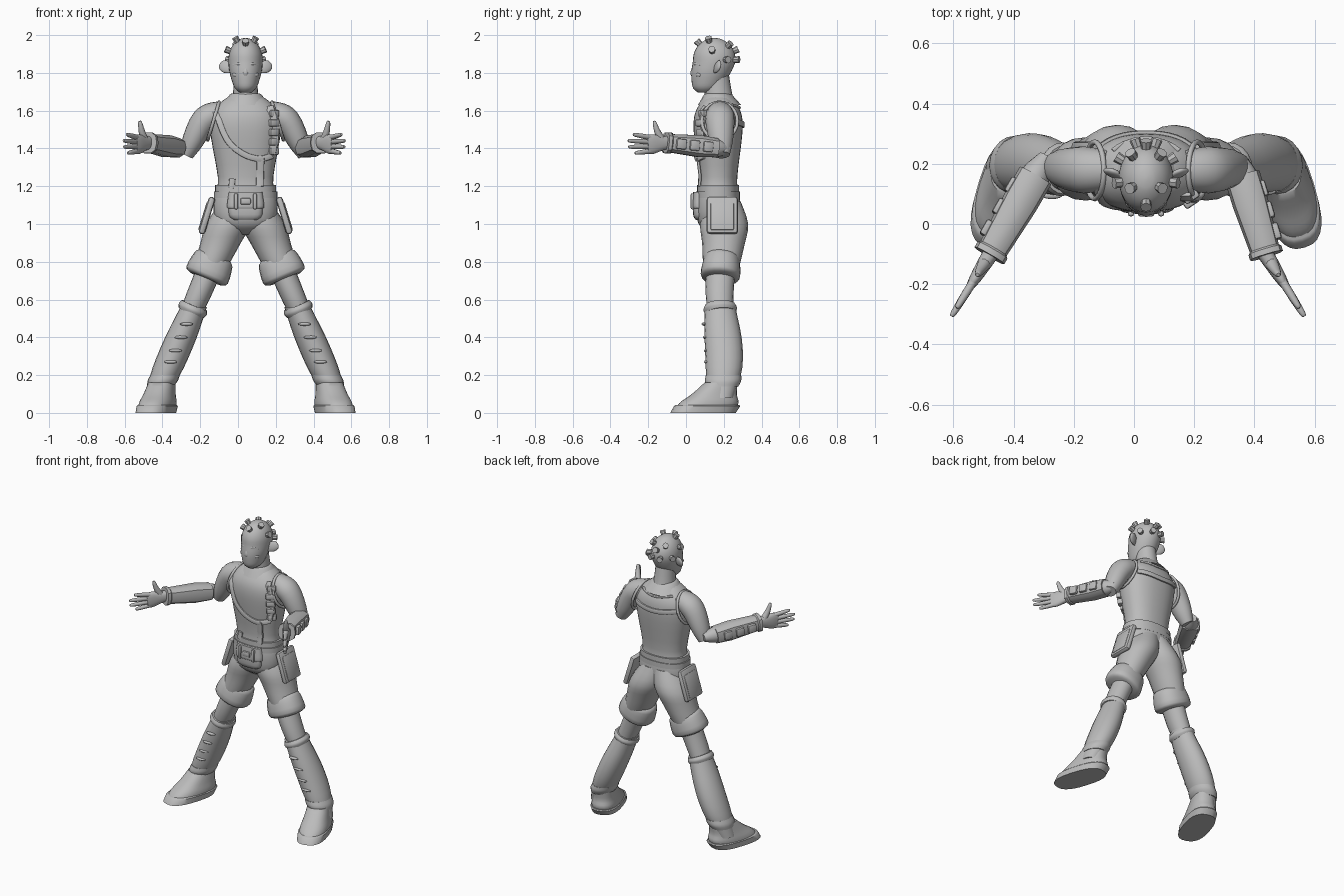
import bpy, bmesh, math
from mathutils import Vector, Matrix

if "Cube" in bpy.data.objects:
    bpy.data.objects.remove(bpy.data.objects["Cube"], do_unlink=True)

CENTRE_X = .04
GREY = (.5, .5, .5, 1)
X, Y, Z = Vector((1, 0, 0)), Vector((0, 1, 0)), Vector((0, 0, 1))
material = bpy.data.materials.new("plain grey")
material.use_nodes = True
material.diffuse_color = GREY
material.node_tree.nodes["Principled BSDF"].inputs["Base Color"].default_value = GREY


def finish(name, bm, mirror=False):
    bmesh.ops.recalc_face_normals(bm, faces=bm.faces)
    mesh = bpy.data.meshes.new(name)
    bm.to_mesh(mesh)
    bm.free()
    mesh.materials.append(material)
    mesh.shade_smooth()
    mesh.set_sharp_from_angle(angle=.75)
    part = bpy.data.objects.new(name, mesh)
    part.location.x = CENTRE_X
    bpy.context.collection.objects.link(part)
    if mirror:
        modifier = part.modifiers.new("both_sides", 'MIRROR')
        modifier.use_mirror_merge = False


def smooth(rows, t):
    """Smooth interpolation through rows of numbers."""
    i = min(max(int(t), 0), len(rows) - 2)
    f = t - i
    b, c = rows[i], rows[i + 1]
    a = rows[i - 1] if i else 2 * b - c
    d = rows[i + 2] if i + 2 < len(rows) else 2 * c - b
    return b + .5 * f * (c - a + f * (2 * a - 5 * b + 4 * c - d + f * (3 * (b - c) + d - a)))


def curve(*points):
    rows = [Vector(point) for point in points]
    return lambda t: smooth(rows, t)


def rounded(value, n):
    return math.copysign(abs(value) ** (2 / n), value)


def loft(name, path, stations, depth=1, ref=None, n=2, yaw=0, steps=3, sides=20, mirror=False):
    """Stations are path position, half width and optional half depth; without ref the rings stay level."""
    rows = [Vector((s[0], s[1], s[2] if len(s) > 2 else s[1] * depth)) for s in stations]
    bm = bmesh.new()
    rings = []
    for i in range((len(rows) - 1) * steps + 1):
        t, width, thick = smooth(rows, i / steps)
        u = Vector((math.cos(yaw), math.sin(yaw), 0))
        v = Z.cross(u)
        if ref:
            tangent = (path(t + .001) - path(t - .001)).normalized()
            u = ref.cross(tangent).normalized()
            v = tangent.cross(u)
        angles = [math.tau * k / sides for k in range(sides)]
        rings.append([bm.verts.new(path(t) + u * width * rounded(math.cos(a), n)
                                   + v * thick * rounded(math.sin(a), n)) for a in angles])
    for low, high in zip(rings, rings[1:]):
        for k in range(sides):
            bm.faces.new((low[k - 1], low[k], high[k], high[k - 1]))
    bm.faces.new(rings[0])
    bm.faces.new(rings[-1])
    finish(name, bm, mirror)


def ball(name, centre, radii, mirror=False):
    bm = bmesh.new()
    bmesh.ops.create_uvsphere(bm, u_segments=16, v_segments=10, radius=1,
                              matrix=Matrix.Translation(centre) @ Matrix.Diagonal((*radii, 1)))
    finish(name, bm, mirror)


def box(name, centre, size, turn=Matrix(), bevel=.008, mirror=False):
    bm = bmesh.new()
    bmesh.ops.create_cube(bm, size=1, matrix=Matrix.Diagonal((*size, 1)))
    bmesh.ops.bevel(bm, geom=bm.edges[:], offset=bevel, segments=2, affect='EDGES', profile=.5)
    bm.transform(Matrix.Translation(centre) @ turn.to_4x4())
    finish(name, bm, mirror)


# Body axes: each gives the centre of a part at height z
def spine(z):
    return Vector((0, .17, z))


def skull(z):
    return Vector((0, .15 - .3 * max(0, 1.86 - z), z))


def leg(z):
    return Vector((.51 - .42 * z, .19 + .012 * math.sin(9 * z - 1), z))


def instep(z):
    return Vector((.475 - .2 * z, .09 + .6 * z, z))


# Torso, pelvis, belt and neck
TORSO = [(1.17, .155), (1.25, .147), (1.45, .182), (1.54, .188), (1.6, .17), (1.65, .125), (1.68, .08)]
FLATNESS, SQUARENESS = .69, 2.3
trunk = dict(depth=FLATNESS, n=SQUARENESS, sides=32)
loft("torso_vest", spine, TORSO, **trunk)
loft("pelvis", spine, [(1.2, .155), (1.1, .17), (1, .15), (.945, .055)], **trunk)
for z, radius in ((1.19, .162), (1.155, .168)):
    loft("belt_band", spine, [(z - .017, radius), (z + .017, radius)], steps=1, **trunk)
loft("neck", curve((0, .178, 1.62), (0, .16, 1.8)), [(0, .075), (.5, .065), (1, .06)], depth=1.1)
loft("collar", curve((0, .178, 1.63), (0, .168, 1.69)), [(0, .13), (.6, .1), (.9, .084), (1, .076)], depth=.88)


def on_torso(x, z, side):
    """Point on the torso surface, side -1 for front and 1 for back."""
    for (z0, r0), (z1, r1) in zip(TORSO, TORSO[1:]):
        if z0 <= z <= z1:
            radius = r0 + (r1 - r0) * (z - z0) / (z1 - z0)
            bulge = max(0, 1 - abs(x / radius) ** SQUARENESS) ** (1 / SQUARENESS)
            return Vector((x, spine(z).y + side * (radius * FLATNESS * bulge + .004), z))


def strap(name, points, width=.016, side=-1):
    flat = curve(*points)
    stations = [(i, width, .008) for i in range(len(points))]
    loft(name, lambda t: on_torso(*flat(t), side), stations, ref=Y, n=4, steps=6, sides=12)


# Straps and pouches on the vest
strap("chest_strap", [(-.16, 1.6), (-.1, 1.45), (-.02, 1.375), (.07, 1.345), (.14, 1.36)])
strap("front_tab", [(.08, 1.35), (.075, 1.2)], .02)
strap("side_tab", [(-.07, 1.24), (-.075, 1.19)])
strap("bandolier", [(.125, 1.62), (.155, 1.5), (.135, 1.37)], .024)
strap("upper_back_strap", [(-.15, 1.54), (0, 1.525), (.15, 1.54)], side=1)
strap("back_yoke_seam", [(-.11, 1.63), (0, 1.615), (.11, 1.63)], .007, side=1)
for i in range(5):
    box("bandolier_pouch", on_torso(.148, 1.385 + i * .05, -1), (.055, .035, .038), Matrix.Rotation(.6, 3, 'Z'))

# Belt pouch with flap and fasteners
pouch_axis = curve((0, .083, 1.02), (0, .083, 1.17))
loft("belt_pouch", pouch_axis, [(0, .06), (.2, .09), (.9, .09)], depth=.5, n=3.5)
loft("pouch_flap", pouch_axis, [(.4, .09), (.5, .1), (1, .09)], depth=.5, n=3.5)
box("buckle", (0, .04, 1.12), (.055, .03, .035))
box("pouch_fastener", (.05, .035, 1.12), (.02, .02, .085), mirror=True)

# Head: a tapering jaw below a domed skull
dome = [(1.87 + .115 * math.sin(a), .091 * math.cos(a)) for a in (0, .4, .8, 1.2, 1.5)]
loft("head", skull, [(1.695, .03), (1.72, .057), (1.76, .073), (1.81, .086)] + dome, depth=1.24, sides=28)
loft("nose", curve((0, .046, 1.845), (0, .039, 1.8), (0, .047, 1.778)), [(0, .008), (1, .016), (2, .014)], sides=12)
for z in (1.757, 1.745):
    ball("lip", (0, .052, z), (.026, .01, .006))
ball("chin", (0, .072, 1.715), (.027, .02, .02))
ball("eye", (.036, .056, 1.823), (.017, .01, .007), mirror=True)
ball("cheek", (.045, .072, 1.79), (.025, .022, .016), mirror=True)
loft("brow", curve((.01, .044, 1.842), (.036, .051, 1.848), (.066, .076, 1.84)),
     [(0, .006), (1, .009), (2, .005)], ref=Z, sides=10, mirror=True)
loft("ear", curve((.076, .15, 1.81), (.13, .18, 1.85)), [(0, .014), (.4, .031), (.8, .03), (1, .018), (1.05, .005)],
     depth=.4, ref=Y, mirror=True)


# Studs over the scalp
def stud(direction, mirror):
    direction = Vector(direction).normalized()
    facing = direction.to_track_quat('Z', 'Y').to_matrix().to_4x4()
    place = skull(1.87) + Vector((direction.x * .097, direction.y * .119, direction.z * .118))
    bm = bmesh.new()
    bmesh.ops.create_cone(bm, cap_ends=True, segments=8, radius1=.015, radius2=.019, depth=.04,
                          matrix=Matrix.Translation(place) @ facing)
    finish("scalp_stud", bm, mirror)


for direction in ((0, -.7, .75), (0, .9, .4)):
    stud(direction, False)
for direction in ((.5, -.25, .9), (.9, -.1, .4), (.5, .7, .7), (.8, .5, 0), (.3, .9, 0)):
    stud(direction, True)

# Upper arms and vest armholes
loft("upper_arm", curve((.12, .18, 1.595), (.22, .18, 1.545), (.315, .19, 1.365)),
     [(0, .06), (.6, .068), (1, .07), (1.6, .058), (2, .038)], depth=1.1, ref=Y, mirror=True)
loft("armhole_trim", lambda a: Vector((.17 - .03 * math.sin(a), .178 + .094 * math.cos(a), 1.545 + .1 * math.sin(a))),
     [(math.tau * i / 24, .009) for i in range(25)], ref=X, steps=1, sides=10, mirror=True)

# Forearms and hands: the right forearm opens wider than the left
for side, sign, elbow_x, wrist_x in (("left", 1, .31, .4), ("right", -1, -.35, -.52)):
    elbow, wrist = Vector((elbow_x, .19, 1.4)), Vector((wrist_x, -.105, 1.43))
    forearm = curve(elbow, wrist)
    loft(side + "_forearm", forearm, [(-.12, .025), (.1, .05), (.4, .05), (1, .038)], ref=Z)
    loft(side + "_bracer", forearm, [(.1, .06, .052), (.4, .06), (.92, .05), (.94, .057), (1, .057)],
         ref=Z, n=2.6, steps=1, sides=10)
    turn = (wrist - elbow).to_track_quat('Y', 'Z').to_matrix()
    for t in (.3, .54, .78):
        box(side + "_bracer_plate", forearm(t) - turn @ X * sign * .054, (.026, .055, .055), turn)

    # Palm upright, fingers fanned, thumb up
    def hand(reach, rise):
        return wrist + Vector((sign * .53, -.85, 0)) * reach + Z * rise

    loft(side + "_palm", curve(hand(0, 0), hand(.12, -.01)),
         [(-.2, .028, .034), (.2, .025, .038), (.7, .02, .052), (1, .014, .047)], ref=Z, n=2.4)
    for i in range(4):
        loft(side + "_finger", curve(hand(.1, .028 - .024 * i), hand(.24 - .018 * (i - 1.4) ** 2, .044 - .033 * i)),
             [(0, .014), (.5, .013), (.9, .01), (1, .006)], ref=Z, sides=10)
    loft(side + "_thumb", curve(hand(.02, 0), hand(.055, .06), hand(.075, .115)),
         [(0, .024), (1, .017), (1.8, .011), (2, .006)], ref=Y, sides=10)

# Shorts with turned-up cuffs, knees and boots, all along the leg axis
loft("shorts_leg", leg, [(1.12, .09), (1, .12), (.9, .107), (.8, .094), (.75, .085)], depth=1.06, mirror=True)
loft("shorts_cuff", leg, [(.83, .09), (.81, .108), (.73, .119), (.71, .09)], depth=.88, ref=Y, n=2.2, mirror=True)
loft("knee", leg, [(.78, .072), (.62, .068), (.52, .06)], depth=1.08, mirror=True)
loft("boot", leg, [(.56, .07), (.4, .084), (.24, .083), (.14, .066), (.08, .055)], depth=1.17, mirror=True)
loft("boot_rim", leg, [(.57, .072), (.55, .08), (.53, .072)], depth=1.12, ref=Y, mirror=True)
loft("ankle_band", leg, [(.2, .078), (.17, .08), (.14, .07)], depth=1.2, mirror=True)
for z in (.27, .33, .4, .47):
    ball("boot_crease", leg(z) - Y * .094, (.035, .012, .009), mirror=True)

# Feet, toes turned out
shoe = dict(yaw=.3, sides=28, mirror=True)
loft("foot", instep, [(.03, .088, .165), (.06, .086, .155), (.1, .077, .12), (.16, .067, .088)], n=2.4, **shoe)
loft("sole", instep, [(0, .09, .176), (.036, .092, .178), (.042, .086, .17)], n=2.6, steps=1, **shoe)

# Thigh pockets
lean = Matrix.Rotation(-.3, 3, 'Y')
box("pocket", (.205, .192, 1.045), (.036, .165, .205), lean, .016, mirror=True)
box("pocket_panel", (.221, .192, 1.04), (.016, .125, .155), lean, .007, mirror=True)
